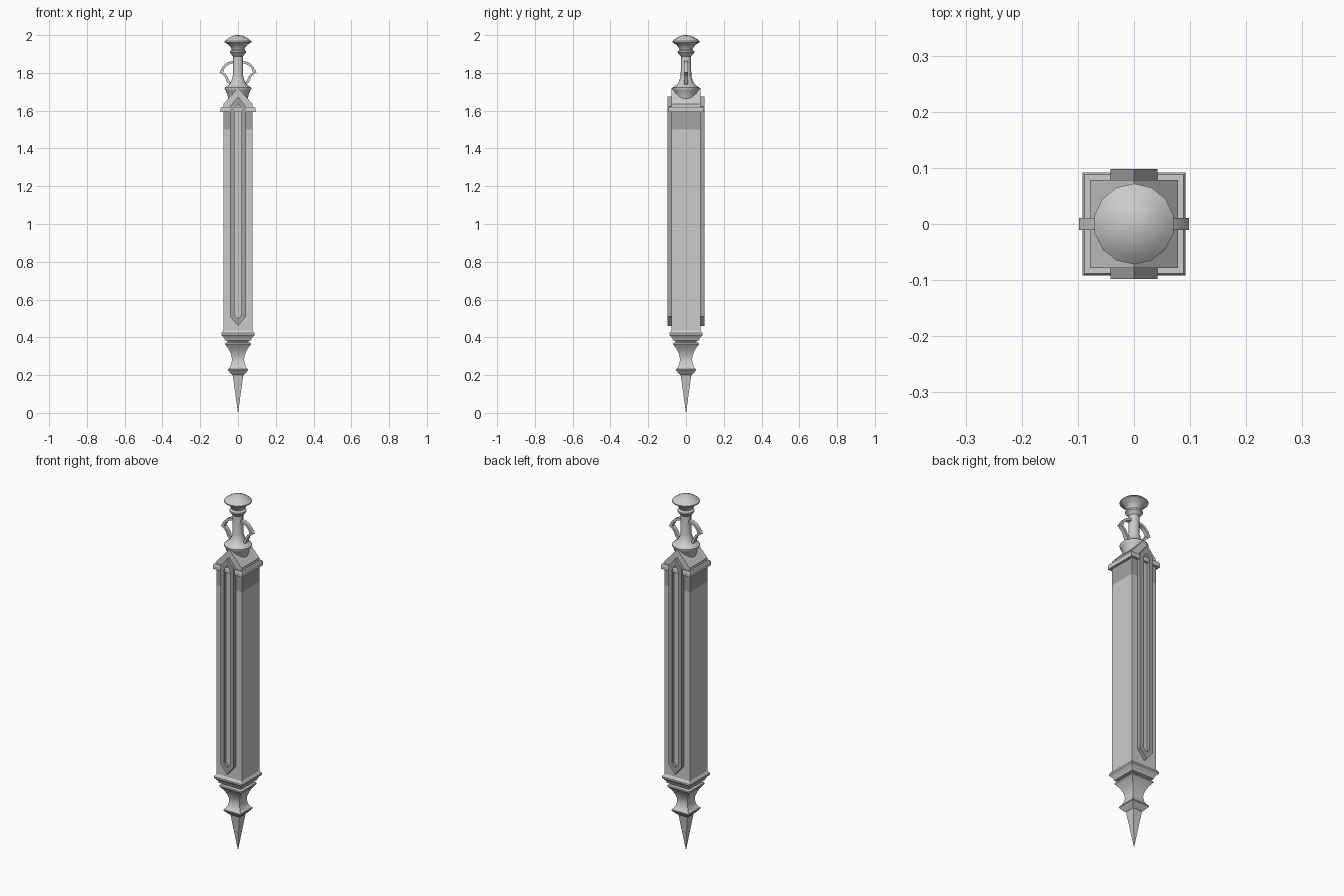
import bpy, bmesh, math

if "Cube" in bpy.data.objects:
    bpy.data.objects.remove(bpy.data.objects["Cube"])

dark = bpy.data.materials.new("dark_grey")
dark.diffuse_color = (0.36, 0.37, 0.365, 1)
dark.use_nodes = True
dark.node_tree.nodes["Principled BSDF"].inputs["Base Color"].default_value = dark.diffuse_color


def finish(name, bm, mat=None, smooth=0):
    bmesh.ops.remove_doubles(bm, verts=bm.verts, dist=1e-5)
    bmesh.ops.recalc_face_normals(bm, faces=bm.faces)
    me = bpy.data.meshes.new(name)
    bm.to_mesh(me)
    bm.free()
    ob = bpy.data.objects.new(name, me)
    bpy.context.collection.objects.link(ob)
    if mat:
        me.materials.append(mat)
    if smooth:
        bpy.ops.object.select_all(action='DESELECT')
        ob.select_set(True)
        bpy.context.view_layer.objects.active = ob
        bpy.ops.object.shade_smooth_by_angle(angle=math.radians(smooth))
    return ob


def lathe(name, profile, n, start, scale=1, mat=None, smooth=0):
    """Stack n-sided rings from (radius, z) pairs and cap the ends."""
    bm = bmesh.new()
    rings = []
    for r, z in profile:
        rings.append([bm.verts.new((r * scale * math.cos(start + i * math.tau / n),
                                    r * scale * math.sin(start + i * math.tau / n), z))
                      for i in range(n)])
    for a, b in zip(rings, rings[1:]):
        for i in range(n):
            j = (i + 1) % n
            bm.faces.new((a[i], a[j], b[j], b[i]))
    bm.faces.new(rings[0])
    bm.faces.new(rings[-1])
    return finish(name, bm, mat, smooth)


def square(name, profile, mat=None, smooth=0):
    return lathe(name, profile, 4, math.pi / 4, math.sqrt(2), mat, smooth)


def extrude_strip(name, outer, inner, y0, y1, closed, mat=None, mirror='Y', smooth=0):
    """Solid band between two xz outlines, mirrored across an axis."""
    bm = bmesh.new()
    rows = [[bm.verts.new((x, y, z)) for x, z in line]
            for line, y in ((outer, y0), (outer, y1), (inner, y1), (inner, y0))]
    n = len(outer)
    for k in range(4):
        a, b = rows[k], rows[(k + 1) % 4]
        for i in range(n if closed else n - 1):
            j = (i + 1) % n
            bm.faces.new((a[i], a[j], b[j], b[i]))
    if not closed:
        bm.faces.new([r[0] for r in rows])
        bm.faces.new([r[-1] for r in rows])
    ob = finish(name, bm, mat, smooth)
    m = ob.modifiers.new("mirror", 'MIRROR')
    m.use_axis = (mirror == 'X', mirror == 'Y', False)
    return ob


# Shaft and the darker band under the cornice
square("shaft", [(0.078, 0.43), (0.078, 1.5)])
square("shaft_band", [(0.078, 1.5), (0.078, 1.592)], dark)

# Stepped cornice
square("cornice", [(0.078, 1.592), (0.092, 1.592), (0.092, 1.612),
                   (0.088, 1.62), (0.078, 1.62), (0.078, 1.632)])

# Gable roof with its ridge along y
bm = bmesh.new()
ends = [[bm.verts.new((x, y, z)) for x, z in
         ((-0.078, 1.625), (0.078, 1.625), (0.078, 1.635), (0, 1.72), (-0.078, 1.635))]
        for y in (-0.078, 0.078)]
bm.faces.new(ends[0])
bm.faces.new(ends[1])
for i in range(5):
    j = (i + 1) % 5
    bm.faces.new((ends[0][i], ends[0][j], ends[1][j], ends[1][i]))
finish("gable_roof", bm)


# Long pointed frames on front and back
def hexagon(w, low, low_side, high_side, high):
    return [(0, low), (w, low_side), (w, high_side), (0, high), (-w, high_side), (-w, low_side)]


extrude_strip("pointed_frame", hexagon(0.042, 0.46, 0.51, 1.622, 1.675),
              hexagon(0.019, 0.498, 0.52, 1.612, 1.636), -0.07, -0.098, True, dark)
# Panel filling the opening where the frame crosses the cornice
bm = bmesh.new()
front = bm.faces.new([bm.verts.new((x, -0.079, z))
                      for x, z in hexagon(0.03, 0.48, 0.515, 1.615, 1.65)])
panel = finish("frame_panel", bm)
panel.modifiers.new("mirror", 'MIRROR').use_axis = (False, True, False)

# Square tapering foot with spike
square("foot", [(0.078, 0.437), (0.08, 0.432), (0.088, 0.422), (0.088, 0.413), (0.073, 0.396),
                (0.07, 0.384), (0.055, 0.38), (0.055, 0.374), (0.068, 0.37), (0.068, 0.362),
                (0.053, 0.343), (0.041, 0.32), (0.034, 0.298), (0.032, 0.28), (0.036, 0.258),
                (0.043, 0.242), (0.053, 0.232), (0.053, 0.226), (0.036, 0.206),
                (0.028, 0.2), (0.0005, 0.0)], smooth=30)

# Turned finial
lathe("finial", [(0.045, 1.64), (0.053, 1.665), (0.058, 1.685), (0.066, 1.705), (0.072, 1.714),
                 (0.072, 1.722), (0.058, 1.73), (0.045, 1.742), (0.035, 1.76), (0.028, 1.785),
                 (0.027, 1.888), (0.034, 1.896), (0.044, 1.907), (0.044, 1.915), (0.034, 1.922),
                 (0.038, 1.932), (0.05, 1.948), (0.072, 1.962), (0.072, 1.968), (0.058, 1.98),
                 (0.04, 1.991), (0.02, 1.998), (0.001, 2.0)], 14, math.pi / 2, smooth=40)

# Pair of curved handles: convex upper arm, concave lower arm
upper_out = [(0.02, 1.865), (0.045, 1.86), (0.066, 1.849), (0.083, 1.83), (0.098, 1.803)]
upper_in = [(0.02, 1.851), (0.042, 1.847), (0.058, 1.838), (0.072, 1.823), (0.079, 1.803)]
lower_out = [(0.098, 1.803), (0.081, 1.791), (0.068, 1.776), (0.06, 1.755), (0.045, 1.735)]
lower_in = [(0.079, 1.803), (0.068, 1.796), (0.056, 1.78), (0.047, 1.76), (0.03, 1.74)]
extrude_strip("handle", upper_out + lower_out[1:], upper_in + lower_in[1:],
              -0.011, 0.011, False, None, 'X', 30)
